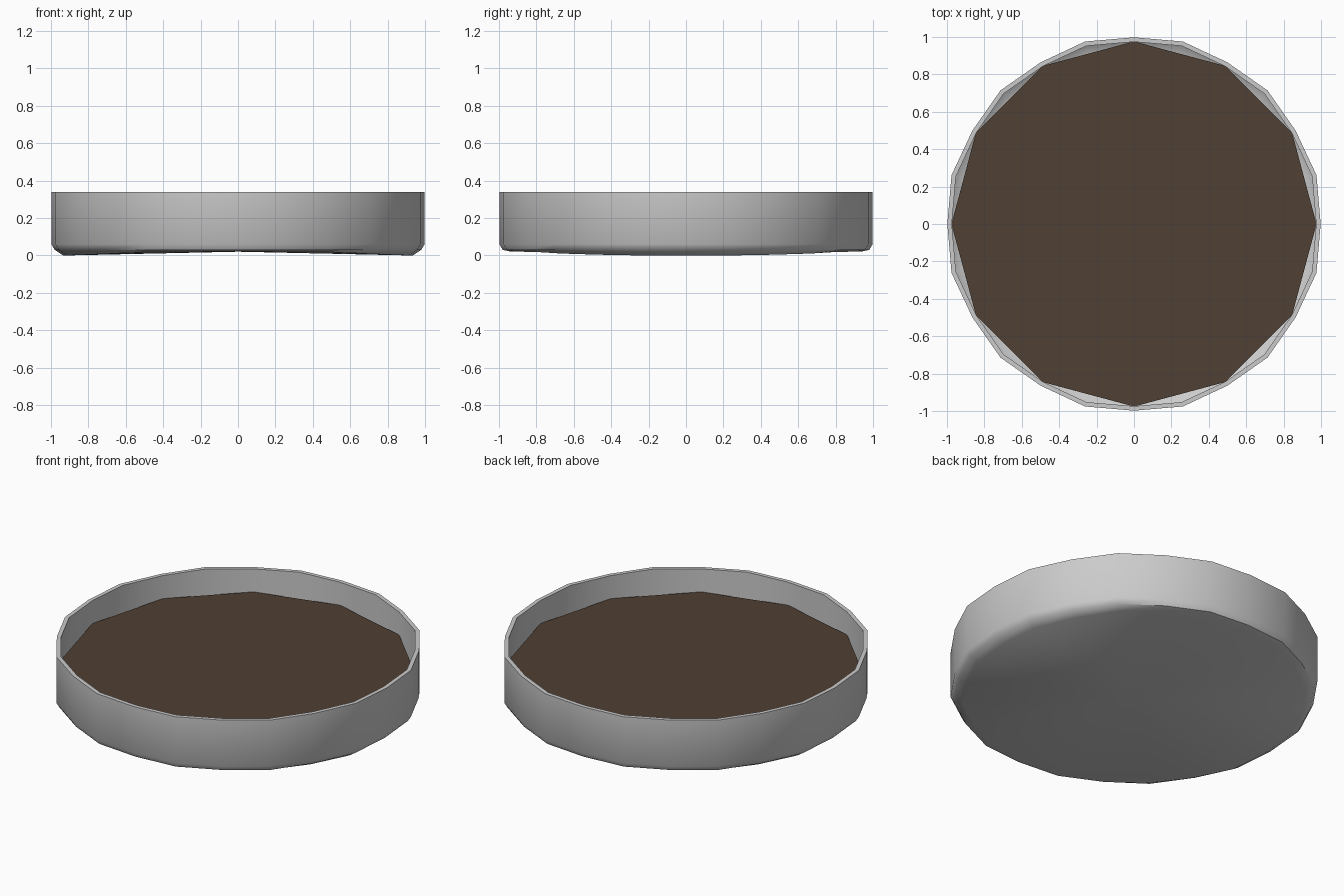
import bpy, bmesh, math

if "Cube" in bpy.data.objects:
    bpy.data.objects.remove(bpy.data.objects["Cube"])

SIDES = 24


def finish(bm, name):
    bmesh.ops.recalc_face_normals(bm, faces=bm.faces[:])
    mesh = bpy.data.meshes.new(name)
    bm.to_mesh(mesh)
    bm.free()
    obj = bpy.data.objects.new(name, mesh)
    bpy.context.collection.objects.link(obj)
    return obj


def warp(x, z):
    # the underside sags slightly towards its left and right ends
    return z - 0.02 * max(0.0, min(1.0, (abs(x) - 0.45) / 0.45))


# Dish: (radius, height, sagging) from the underside, up the wall, over the rim, to the floor
profile = [(0.935, 0.02, True), (0.98, 0.03, False), (0.998, 0.06, False),
           (0.998, 0.34, False), (0.974, 0.34, False), (0.974, 0.08, False),
           (0.93, 0.05, False)]
bm = bmesh.new()
rings = []
for r, z, sag in profile:
    ring = []
    for i in range(SIDES):
        a = math.tau * i / SIDES
        k = r * (1.012 if i % 2 else 1.0)
        x, y = k * math.cos(a), k * math.sin(a)
        ring.append(bm.verts.new((x, y, warp(x, z) if sag else z)))
    rings.append(ring)
for low, high in zip(rings, rings[1:]):
    for i in range(SIDES):
        j = (i + 1) % SIDES
        bm.faces.new((low[i], low[j], high[j], high[i]))
# Underside and inner floor
for ring, z in ((rings[0], 0.02), (rings[-1], 0.05)):
    c = bm.verts.new((0, 0, z))
    for i in range(SIDES):
        bm.faces.new((c, ring[i], ring[(i + 1) % SIDES]))
dish = finish(bm, "dish")
bpy.context.view_layer.objects.active = dish
dish.select_set(True)
bpy.ops.object.shade_smooth_by_angle(angle=math.radians(40))

# Soil: flat twelve-sided sheet inside the dish
bm = bmesh.new()
bm.faces.new([bm.verts.new((0.976 * math.cos(math.tau * i / 12),
                            0.976 * math.sin(math.tau * i / 12), 0.20))
              for i in range(12)])
soil = finish(bm, "soil")
if soil.data.polygons[0].normal.z < 0:
    soil.data.flip_normals()
brown = bpy.data.materials.new("brown_soil")
brown.diffuse_color = (0.08, 0.05, 0.033, 1)
brown.use_nodes = True
brown.node_tree.nodes["Principled BSDF"].inputs["Base Color"].default_value = brown.diffuse_color
soil.data.materials.append(brown)
